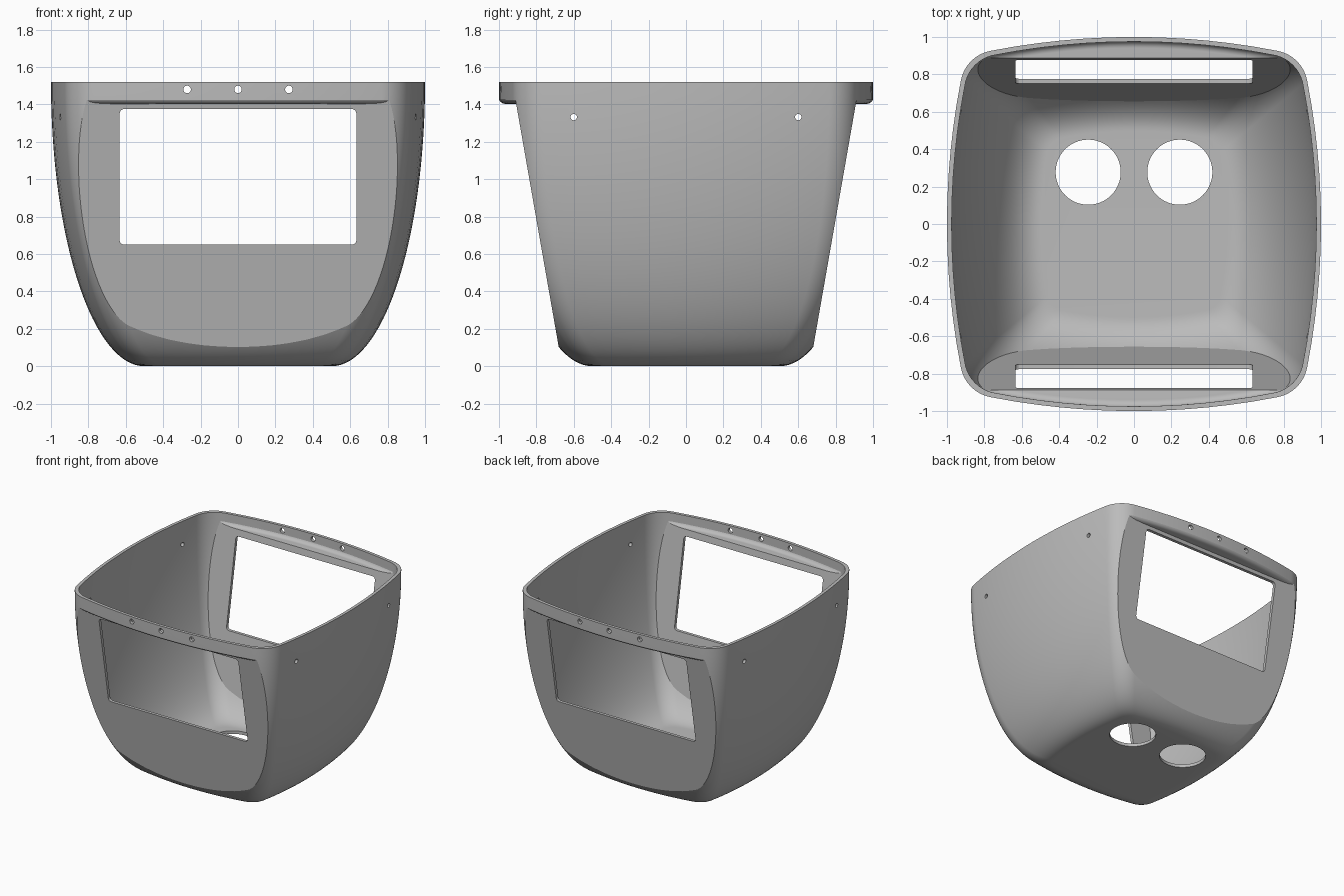
import bpy, bmesh, math
from math import sin, cos, pi, radians

old = bpy.data.objects.get("Cube")
if old:
    bpy.data.objects.remove(old, do_unlink=True)

H = 1.52        # overall height
WALL = 0.025    # shell thickness
BULGE = 4.0     # radius of the bowed sides
CORNER = 0.2    # corner radius


def outline():
    """Unit square plan with bowed sides and tangent round corners."""
    k = BULGE - 1
    c = (-k + math.sqrt(k * k - 2 * (k * k - (BULGE - CORNER) ** 2))) / 2
    a = math.atan2(c, c + k)
    quarter = []
    for i in range(12):                       # bowed side facing +x
        t = -a + 2 * a * i / 12
        quarter.append((BULGE * cos(t) - k, BULGE * sin(t)))
    for i in range(16):                       # corner arc
        t = a + (pi / 2 - 2 * a) * i / 16
        quarter.append((c + CORNER * cos(t), c + CORNER * sin(t)))
    pts = []
    for q in range(4):
        s, co = round(sin(q * pi / 2)), round(cos(q * pi / 2))
        pts += [(x * co - y * s, x * s + y * co) for x, y in quarter]
    return pts


def finish(name, bm):
    bmesh.ops.recalc_face_normals(bm, faces=bm.faces)
    me = bpy.data.meshes.new(name)
    bm.to_mesh(me)
    bm.free()
    ob = bpy.data.objects.new(name, me)
    bpy.context.scene.collection.objects.link(ob)
    return ob


def loft(name, levels):
    """Closed solid through scaled outlines; levels are (scale, z)."""
    bm = bmesh.new()
    plan = outline()
    rings = [[bm.verts.new((x * s, y * s, z)) for x, y in plan] for s, z in levels]
    n = len(plan)
    for lo, hi in zip(rings, rings[1:]):
        for i in range(n):
            j = (i + 1) % n
            bm.faces.new((lo[i], lo[j], hi[j], hi[i]))
    bm.faces.new(rings[0][::-1])
    bm.faces.new(rings[-1])
    return finish(name, bm)


def wedge(name, side, inset):
    """Prism outside the slanted front or back plane."""
    def slant(z):
        return 0.6625 + 0.175 * z - inset
    profile = [(slant(-0.2), -0.2), (1.4, -0.2), (1.4, 1.65), (slant(1.65), 1.65)]
    bm = bmesh.new()
    ends = [[bm.verts.new((x, side * y, z)) for y, z in profile] for x in (-1.5, 1.5)]
    for i in range(4):
        j = (i + 1) % 4
        bm.faces.new((ends[0][i], ends[0][j], ends[1][j], ends[1][i]))
    bm.faces.new(ends[0])
    bm.faces.new(ends[1])
    return finish(name, bm)


def cut(target, cutter, remove=True):
    mod = target.modifiers.new("cut", "BOOLEAN")
    mod.operation = "DIFFERENCE"
    mod.solver = "EXACT"
    mod.object = cutter
    bpy.context.view_layer.objects.active = target
    bpy.ops.object.modifier_apply(modifier=mod.name)
    if remove:
        bpy.data.objects.remove(cutter, do_unlink=True)


def tub(name, inset):
    """Bowl solid with flat slanted front and back under a rounded ledge."""
    levels = []
    for i in range(41):
        t = pi / 2 * i / 40
        levels.append((0.5 + (0.5 - inset) * sin(t), inset + (H - inset) * (1 - cos(t))))
    if inset:
        levels.append((1 - inset, 1.6))
    solid = loft(name, levels)
    # Ledge volume that stays when the slanted planes are cut
    r, k, base = 0.038, 1 - inset, 1.403 + inset
    rise = [(k * (1.003 - r + r * sin(t)), base + r * (1 - cos(t)))
            for t in (pi / 2 * i / 8 for i in range(9))]
    keep = loft("ledge_helper", rise + [(k * 1.01, 1.7)])
    for side in (-1, 1):
        w = wedge("wedge_helper", side, inset * 1.015)
        cut(w, keep, remove=False)
        cut(solid, w)
    bpy.data.objects.remove(keep, do_unlink=True)
    return solid


def drill(target, location, radius, depth, rotation=(0, 0, 0), sides=32):
    bpy.ops.mesh.primitive_cylinder_add(vertices=sides, radius=radius, depth=depth,
                                        location=location, rotation=rotation)
    cut(target, bpy.context.object)


# Hollow shell
shell = tub("housing_shell", 0)
cut(shell, tub("cavity", WALL))

# Front and back window openings with small round corners
bm = bmesh.new()
bmesh.ops.create_cube(bm, size=1)
for v in bm.verts:
    v.co = (v.co.x * 1.266, v.co.y * 3, v.co.z * 0.725 + 1.0125)
along_y = [e for e in bm.edges if abs(e.verts[0].co.y - e.verts[1].co.y) > 1]
bmesh.ops.bevel(bm, geom=along_y, offset=0.025, segments=5, profile=0.5, affect="EDGES")
cut(shell, finish("window_cutter", bm))

# Floor ports, ledge screw holes and side screw holes
for x in (-0.245, 0.245):
    drill(shell, (x, 0.277, 0), 0.174, 0.2, sides=64)
for x in (-0.272, 0, 0.272):
    drill(shell, (x, 0, 1.48), 0.02, 3, (radians(90), 0, 0))
for y in (-0.6, 0.6):
    drill(shell, (0, y, 1.332), 0.017, 3, (0, radians(90), 0))

# Grey plastic
grey = bpy.data.materials.new("grey_plastic")
grey.use_nodes = True
colour = (0.5, 0.5, 0.5, 1)
grey.diffuse_color = colour
grey.node_tree.nodes["Principled BSDF"].inputs["Base Color"].default_value = colour
shell.data.materials.clear()
shell.data.materials.append(grey)
for p in shell.data.polygons:
    p.material_index = 0

bpy.ops.object.select_all(action="DESELECT")
shell.select_set(True)
bpy.context.view_layer.objects.active = shell
bpy.ops.object.shade_smooth_by_angle(angle=radians(14))
